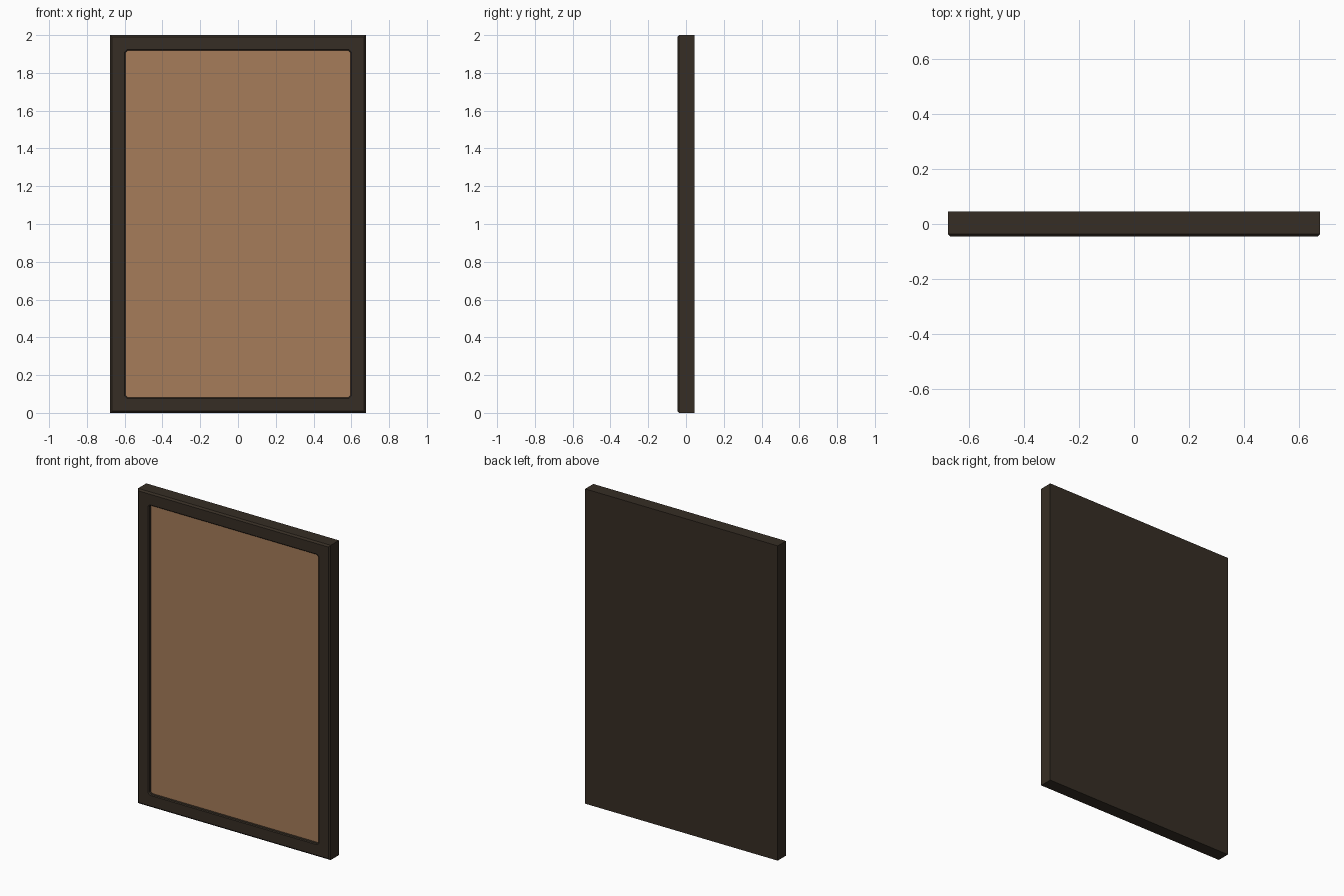
import bpy
import bmesh

cube = bpy.data.objects.get("Cube")
if cube:
    bpy.data.objects.remove(cube)

HALF_W, HEIGHT, HALF_D = 0.677, 2.0, 0.046


def material(name, color):
    mat = bpy.data.materials.new(name)
    mat.use_nodes = True
    mat.diffuse_color = (*color, 1)
    mat.node_tree.nodes["Principled BSDF"].inputs["Base Color"].default_value = (*color, 1)
    return mat


def rect_loop(bm, inset, y, cut=0.0):
    """Upright rectangle with clipped corners, inset from the outline."""
    w, h = HALF_W - inset, HEIGHT / 2 - inset
    pts = []
    for sx, sz, first_x in ((1, 1, False), (-1, 1, True), (-1, -1, False), (1, -1, True)):
        pair = [(sx * w, sz * (h - cut)), (sx * (w - cut), sz * h)]
        pts += pair[::-1] if first_x else pair
    return [bm.verts.new((x, y, z + HEIGHT / 2)) for x, z in pts]


def build(name, profile, mat):
    """Sweep an (inset, y, corner cut) profile round the rectangle, capped at both ends."""
    bm = bmesh.new()
    loops = [rect_loop(bm, *p) for p in profile]
    for a, b in zip(loops, loops[1:]):
        for i in range(len(a)):
            j = (i + 1) % len(a)
            bm.faces.new((a[i], a[j], b[j], b[i]))
    bm.faces.new(loops[0])
    bm.faces.new(loops[-1])
    bmesh.ops.remove_doubles(bm, verts=bm.verts, dist=1e-5)
    bmesh.ops.recalc_face_normals(bm, faces=bm.faces)
    mesh = bpy.data.meshes.new(name)
    bm.to_mesh(mesh)
    bm.free()
    mesh.materials.append(mat)
    obj = bpy.data.objects.new(name, mesh)
    bpy.context.collection.objects.link(obj)
    return obj


dark_wood = material("dark wood", (0.037, 0.027, 0.018))
cork = material("cork brown", (0.381, 0.202, 0.102))

# Frame with chamfered front edge, recessed front and solid back
FRONT, FLOOR = -HALF_D, -HALF_D + 0.024
build("frame", [
    (0, HALF_D),
    (0, FRONT + 0.01),
    (0.01, FRONT),
    (0.077, FRONT, 0.012),
    (0.082, FRONT + 0.005, 0.012),
    (0.082, FLOOR, 0.012),
], dark_wood)

# Board surface set inside the frame
build("board_panel", [
    (0.082, FLOOR + 0.002, 0.012),
    (0.082, FLOOR - 0.004, 0.012),
], cork)
